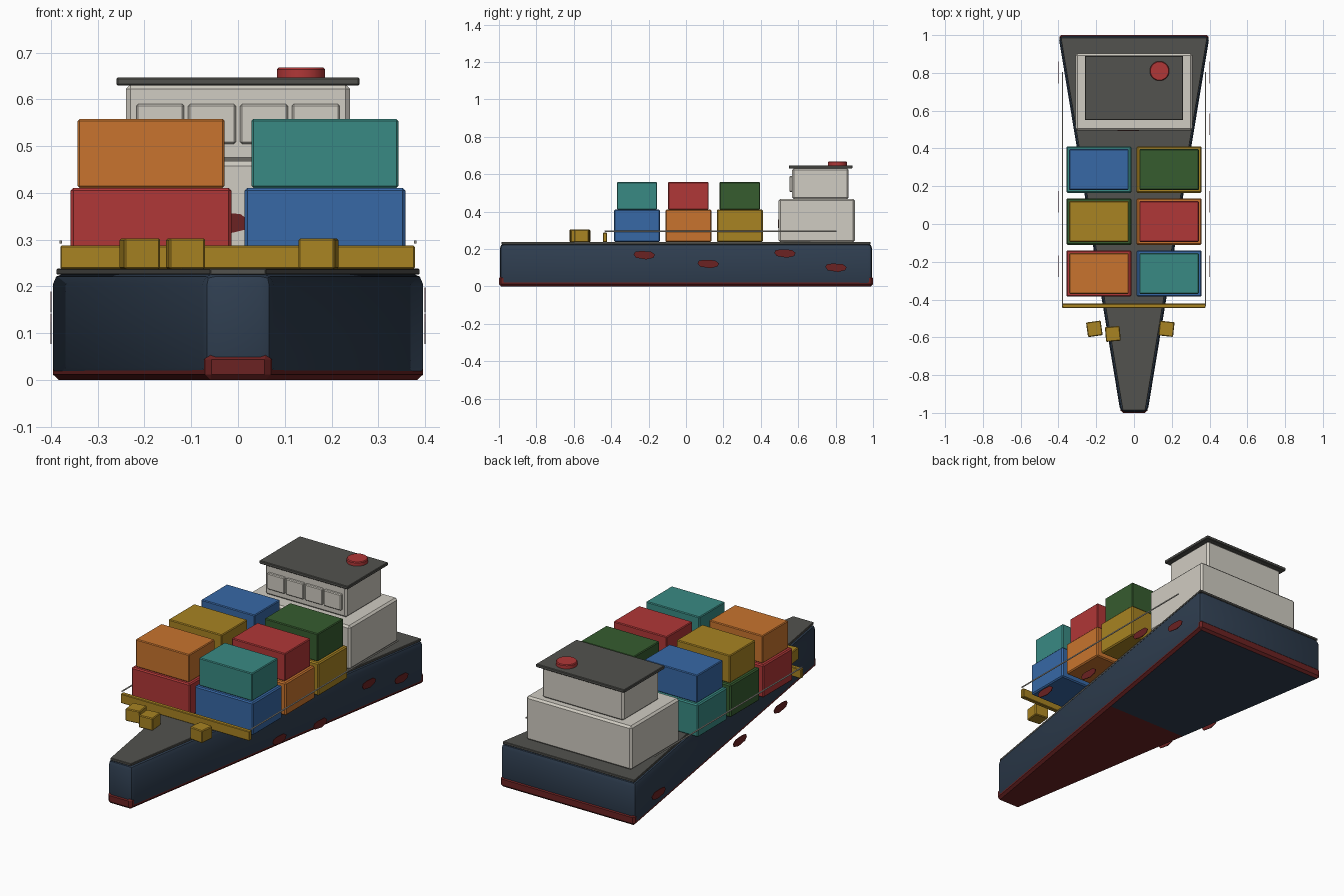
import bpy, bmesh, math
from mathutils import Matrix, Vector

cube = bpy.data.objects.get("Cube")
if cube:
    bpy.data.objects.remove(cube, do_unlink=True)


def material(name, hex_code):
    def linear(i):
        c = int(hex_code[i:i + 2], 16) / 255
        return c / 12.92 if c < 0.04 else ((c + 0.055) / 1.055) ** 2.4
    m = bpy.data.materials.new(name)
    m.use_nodes = True
    colour = (linear(0), linear(2), linear(4), 1)
    m.diffuse_color = colour
    m.node_tree.nodes["Principled BSDF"].inputs["Base Color"].default_value = colour
    return m


NAVY = material("navy", "2f3e50")
OXIDE = material("oxide_red", "6b2222")
DECK = material("deck_grey", "52524e")
WHITE = material("off_white", "d0ccc2")
RED = material("red", "b03737")
BLUE = material("blue", "3768a6")
ORANGE = material("orange", "c8742e")
TEAL = material("teal", "398a83")
GREEN = material("green", "365c2f")
YELLOW = material("yellow", "a88322")


def finish(name, bm, mats, bevel=0.0, segments=1):
    bmesh.ops.recalc_face_normals(bm, faces=bm.faces)
    if bevel:
        bmesh.ops.bevel(bm, geom=bm.edges[:], offset=bevel, segments=segments,
                        affect='EDGES', profile=0.5)
    mesh = bpy.data.meshes.new(name)
    bm.to_mesh(mesh)
    bm.free()
    for m in mats:
        mesh.materials.append(m)
    ob = bpy.data.objects.new(name, mesh)
    bpy.context.collection.objects.link(ob)
    return ob


def box(name, mat, xs, ys, zs, bevel=0.006, turn=0.0):
    bm = bmesh.new()
    size = Vector((xs[1] - xs[0], ys[1] - ys[0], zs[1] - zs[0]))
    centre = Vector((sum(xs) / 2, sum(ys) / 2, sum(zs) / 2))
    place = (Matrix.Translation(centre) @ Matrix.Rotation(turn, 4, 'Z')
             @ Matrix.Diagonal((*size, 1)))
    bmesh.ops.create_cube(bm, size=1, matrix=place)
    return finish(name, bm, [mat], bevel)


def wedge(bow, stern, length, z0, z1):
    """Plan that tapers from a wide stern to a narrow bow."""
    bm = bmesh.new()
    bmesh.ops.create_cube(bm, size=2)
    for v in bm.verts:
        v.co = (v.co.x * (stern if v.co.y > 0 else bow), v.co.y * length,
                z1 if v.co.z > 0 else z0)
    return bm


def prism(name, mat, points, matrix, depth, bevel=0.0):
    """Flat outline pushed out along its local z."""
    bm = bmesh.new()
    face = bm.faces.new([bm.verts.new((x, y, 0)) for x, y in points])
    grown = bmesh.ops.extrude_face_region(bm, geom=[face])["geom"]
    verts = [g for g in grown if isinstance(g, bmesh.types.BMVert)]
    bmesh.ops.translate(bm, verts=verts, vec=(0, 0, depth))
    ob = finish(name, bm, [mat], bevel)
    ob.data.transform(matrix)
    return ob


# Hull and deck
finish("hull", wedge(0.072, 0.4, 0.995, 0.002, 0.228), [NAVY], 0.024, 2)
finish("deck", wedge(0.06, 0.388, 0.987, 0.225, 0.238), [DECK], 0.002)

# Keel band, with a navy patch under the stern
bm = wedge(0.069, 0.398, 1.0, 0, 0.056)
bmesh.ops.bevel(bm, geom=bm.edges[:], offset=0.012, segments=1, affect='EDGES')
bmesh.ops.bisect_plane(bm, geom=bm.verts[:] + bm.edges[:] + bm.faces[:],
                       plane_co=(0, 0.1, 0), plane_no=(0, 1, 0))
for f in bm.faces:
    f.normal_update()
    under = f.calc_center_median()
    f.material_index = int(under.z < 0.001 and under.y > 0.1)
finish("keel_band", bm, [OXIDE, NAVY])

# Deckhouse, bridge and roof
box("deckhouse", WHITE, (-0.31, 0.31), (0.495, 0.903), (0.236, 0.468), 0.01)
box("bridge", WHITE, (-0.24, 0.24), (0.568, 0.87), (0.466, 0.632), 0.01)
box("bridge_roof", DECK, (-0.26, 0.26), (0.55, 0.89), (0.63, 0.647), 0.003)
for i in range(4):
    x = (i - 1.5) * 0.111
    box(f"bridge_window_{i + 1}", WHITE, (x - 0.051, x + 0.051),
        (0.553, 0.575), (0.505, 0.59), 0.004)

# Funnel cap
circle = [(0.052 * math.cos(math.tau * i / 24), 0.052 * math.sin(math.tau * i / 24))
          for i in range(24)]
cap = prism("funnel_cap", RED, circle, Matrix.Translation((0.135, 0.81, 0.64)), 0.028, 0.004)

# Containers: colours are (right, left) for each row from bow to stern
rows = [(-0.262, (RED, BLUE), (ORANGE, TEAL)),
        (0.013, (GREEN, ORANGE), (YELLOW, RED)),
        (0.288, (TEAL, YELLOW), (BLUE, GREEN))]
for r, (y, lower, upper) in enumerate(rows, 1):
    for k, side in enumerate((-1, 1)):
        label = ("right", "left")[k]
        x = side * 0.186
        box(f"lower_container_{label}_{r}", lower[k], (x - 0.172, x + 0.172),
            (y - 0.123, y + 0.123), (0.237, 0.411))
        box(f"upper_container_{label}_{r}", upper[k], (x - 0.157, x + 0.157),
            (y - 0.108, y + 0.108), (0.411, 0.558), 0.004)

# Breakwater and loose crates
box("breakwater", YELLOW, (-0.38, 0.378), (-0.445, -0.422), (0.237, 0.287), 0.003)
for i, (x, y, turn) in enumerate([(-0.21, -0.555, 8), (-0.112, -0.582, 5),
                                  (0.172, -0.555, -6)], 1):
    box(f"crate_{i}", YELLOW, (x - 0.039, x + 0.039), (y - 0.039, y + 0.039),
        (0.237, 0.303), 0.004, math.radians(turn))

# Side rails
for side, label in ((-1, "right"), (1, "left")):
    x = side * 0.379
    box(f"{label}_rail", WHITE, (x - 0.003, x + 0.003), (-0.435, 0.805),
        (0.292, 0.298), 0.001)

# Rust patches
blob = [(-0.058, 0.004), (-0.045, -0.014), (0.01, -0.023), (0.048, -0.014),
        (0.056, 0.003), (0.035, 0.019), (-0.02, 0.022), (-0.05, 0.018)]
upright = Matrix.Rotation(math.pi / 2, 4, 'X')
quarter = Matrix.Rotation(math.pi / 2, 4, 'Z')
spots = [(-0.222, 0.167), (0.12, 0.12), (0.53, 0.176), (0.803, 0.1)]
for i, (y, z) in enumerate(spots, 1):
    for side, label in ((-1, "right"), (1, "left")):
        if i == 3 and side < 0:
            continue
        place = Matrix.Translation((side * 0.4 - 0.0015, y, z)) @ quarter @ upright
        prism(f"rust_patch_{label}_{i}", OXIDE, blob, place, 0.003)
prism("rust_patch_deckhouse", OXIDE, blob,
      Matrix.Translation((-0.03, 0.495, 0.336)) @ upright, 0.003)

# Smooth shading with sharp edges kept
for ob in (cap, bpy.data.objects["hull"]):
    bpy.ops.object.select_all(action='DESELECT')
    ob.select_set(True)
    bpy.context.view_layer.objects.active = ob
    bpy.ops.object.shade_smooth_by_angle(angle=math.radians(30))
